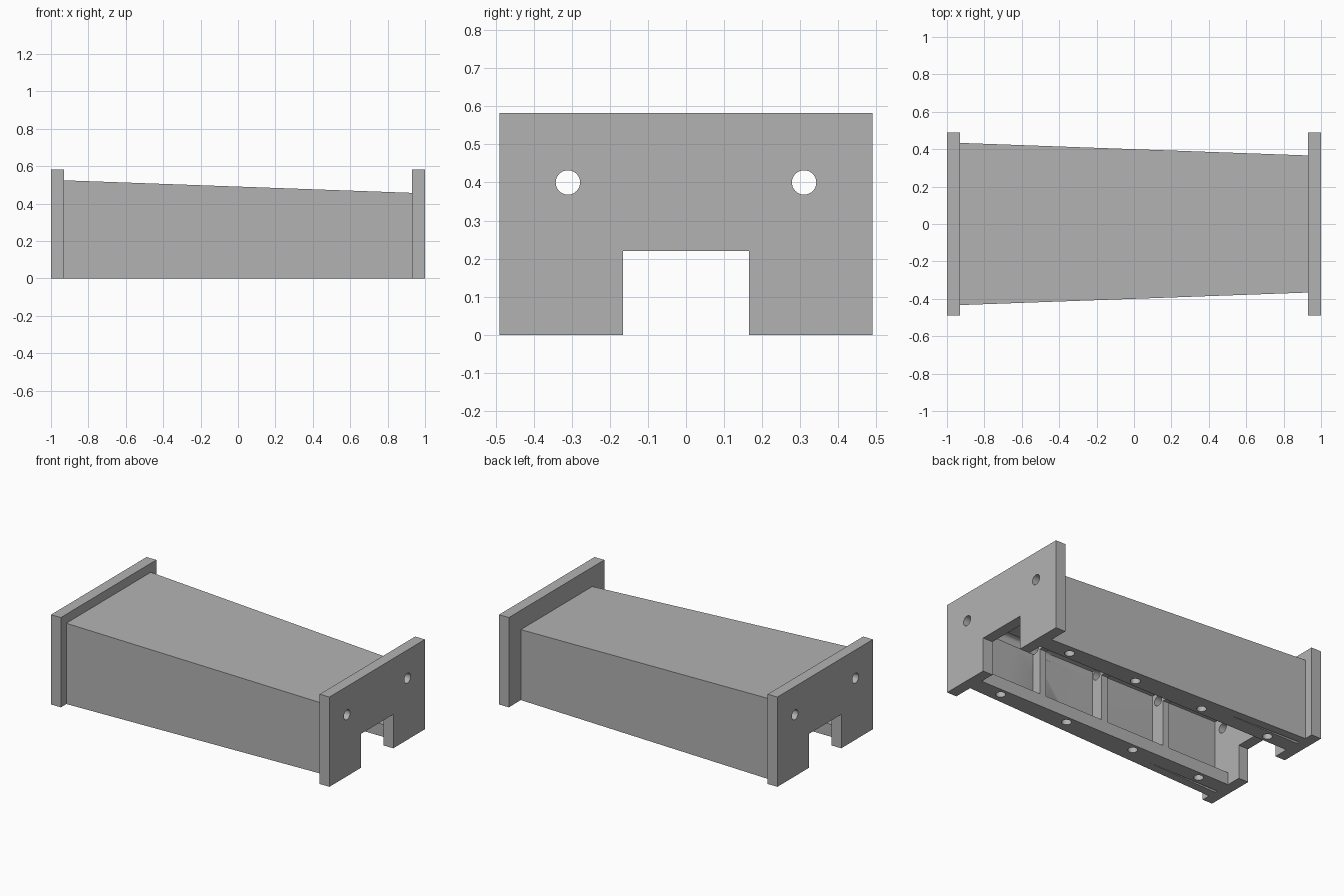
import bpy, bmesh
from mathutils import Matrix

cube = bpy.data.objects.get("Cube")
if cube:
    bpy.data.objects.remove(cube, do_unlink=True)

GREY = (0.45, 0.45, 0.45)
mat = bpy.data.materials.new("plain_grey")
mat.use_nodes = True
mat.diffuse_color = (*GREY, 1)
mat.node_tree.nodes["Principled BSDF"].inputs["Base Color"].default_value = (*GREY, 1)

BEAM_END = 0.93     # half length of the tapered body
WALL = 0.055
HOLE_Y = 0.31       # lateral position of every hole
FLANGE_TOP = 0.08


def half_width(x):
    return 0.40 - 0.036 * x


def height(x):
    return 0.491 - 0.036 * x


def finish(name, bm):
    bmesh.ops.recalc_face_normals(bm, faces=bm.faces)
    mesh = bpy.data.meshes.new(name)
    bm.to_mesh(mesh)
    bm.free()
    mesh.materials.append(mat)
    ob = bpy.data.objects.new(name, mesh)
    bpy.context.collection.objects.link(ob)
    return ob


def channel(name, x0, x1, outer, inner, z0=0.0):
    """Upside-down U section lofted along x; outer and inner give (half width, top)."""
    bm = bmesh.new()
    rings = []
    for x in (x0, x1):
        (ow, oz), (iw, iz) = outer(x), inner(x)
        section = [(-ow, z0), (-ow, oz), (ow, oz), (ow, z0),
                   (iw, z0), (iw, iz), (-iw, iz), (-iw, z0)]
        rings.append([bm.verts.new((x, y, z)) for y, z in section])
    for ring in rings:
        bm.faces.new(ring)
    n = len(rings[0])
    for i in range(n):
        j = (i + 1) % n
        bm.faces.new((rings[0][i], rings[0][j], rings[1][j], rings[1][i]))
    return finish(name, bm)


def box(name, x0, x1, y0, y1, z0, z1):
    bm = bmesh.new()
    bmesh.ops.create_cube(bm, size=1)
    bmesh.ops.scale(bm, vec=(x1 - x0, y1 - y0, z1 - z0), verts=bm.verts)
    bmesh.ops.translate(bm, vec=((x0 + x1) / 2, (y0 + y1) / 2, (z0 + z1) / 2), verts=bm.verts)
    return finish(name, bm)


def rods(name, axis, radius, length, centres):
    """Group of separate cylinders used as one cutter."""
    bm = bmesh.new()
    for c in centres:
        m = Matrix.Translation(c)
        if axis == "X":
            m = m @ Matrix.Rotation(1.5707963, 4, "Y")
        bmesh.ops.create_cone(bm, cap_ends=True, segments=32, radius1=radius,
                              radius2=radius, depth=length, matrix=m)
    ob = finish(name, bm)
    ob.hide_render = True
    return ob


def cut(ob, cutter):
    mod = ob.modifiers.new("cut", "BOOLEAN")
    mod.operation = "DIFFERENCE"
    mod.solver = "EXACT"
    mod.object = cutter
    bpy.context.view_layer.objects.active = ob
    bpy.ops.object.modifier_apply(modifier=mod.name)


# Hole cutters: long rods through plates and ribs, short ones through the flanges
long_rods = rods("long_hole_cutter", "X", 0.032, 2.4,
                 [(0, s * HOLE_Y, 0.40) for s in (-1, 1)])
bolt_rods = rods("bolt_hole_cutter", "Z", 0.029, 0.2,
                 [(x, s * HOLE_Y, FLANGE_TOP - 0.099)
                  for x in (-0.747, -0.25, 0.25, 0.747) for s in (-1, 1)])

parts = []

# Tapered hollow body, open underneath
body = channel("tapered_body", -BEAM_END, BEAM_END,
               lambda x: (half_width(x), height(x)),
               lambda x: (half_width(x) - WALL, height(x) - WALL))
cut(body, long_rods)
cut(body, bolt_rods)
parts.append(body)

# Notched end plates
for name, a, b in (("left_end_plate", BEAM_END, 1.0), ("right_end_plate", -1.0, -BEAM_END)):
    plate = channel(name, a, b, lambda x: (0.49, 0.583), lambda x: (0.165, 0.22))
    cut(plate, long_rods)
    parts.append(plate)

# Inner ribs reaching into the walls
for i, x in enumerate((-0.465, 0, 0.465)):
    rib = channel(f"inner_rib_{i + 1}", x - 0.023, x + 0.023,
                  lambda x: (half_width(x) - WALL / 2, height(x) - WALL / 2),
                  lambda x: (0.265, 0.38), z0=FLANGE_TOP / 2)
    cut(rib, long_rods)
    parts.append(rib)

# Straight bolting flanges along the bottom
for name, s in (("back_flange", 1), ("front_flange", -1)):
    ya, yb = sorted((s * 0.262, s * 0.36))
    flange = box(name, -BEAM_END, BEAM_END, ya, yb, 0, FLANGE_TOP)
    cut(flange, bolt_rods)
    parts.append(flange)

for cutter in (long_rods, bolt_rods):
    bpy.data.objects.remove(cutter, do_unlink=True)

# Smooth hole walls, crisp edges elsewhere
bpy.ops.object.select_all(action="DESELECT")
for ob in parts:
    ob.select_set(True)
bpy.context.view_layer.objects.active = parts[0]
bpy.ops.object.shade_smooth_by_angle(angle=0.5)
